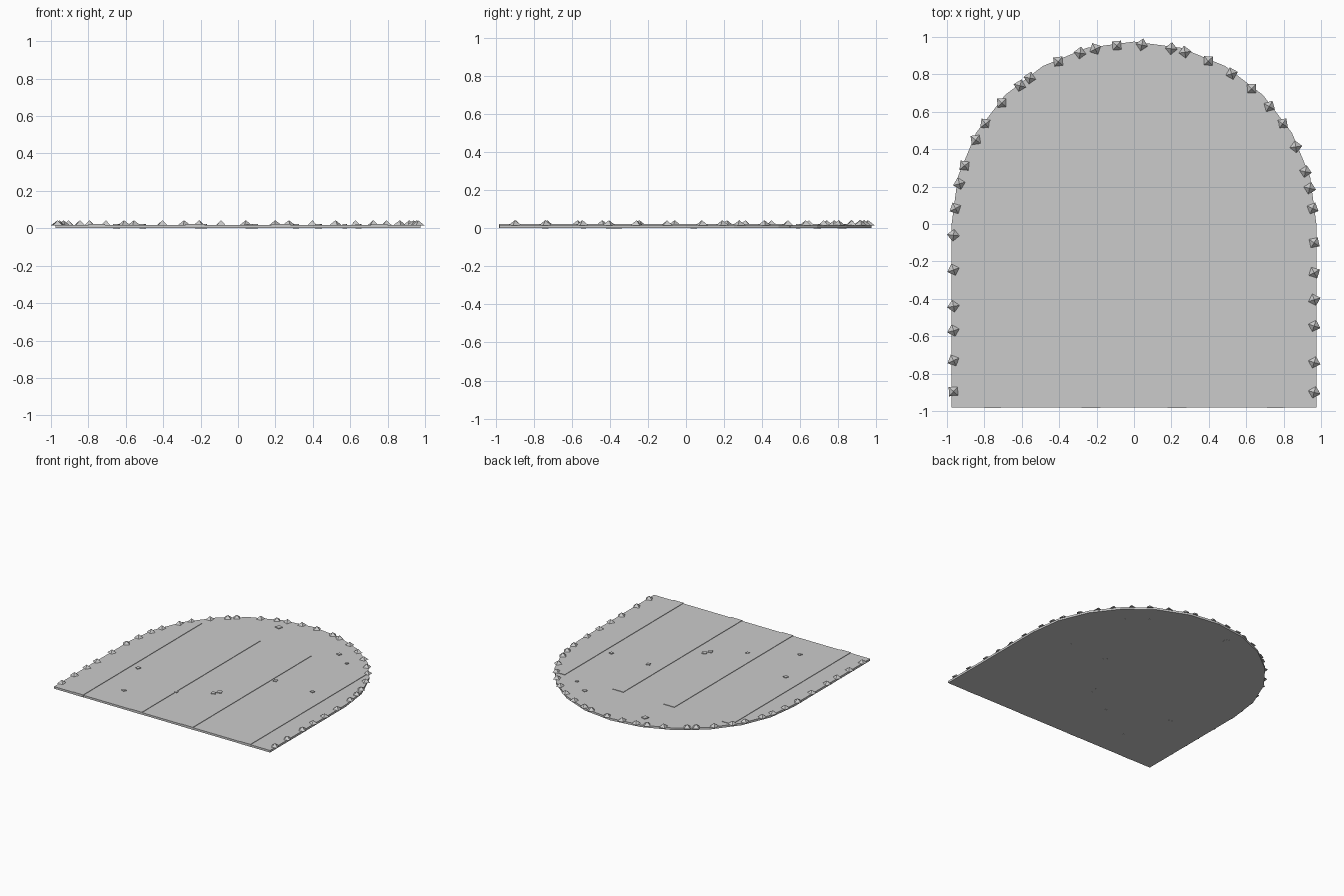
import bpy, bmesh, math, random
from mathutils import Matrix

if "Cube" in bpy.data.objects:
    bpy.data.objects.remove(bpy.data.objects["Cube"])

random.seed(4)
R = 0.975           # half width and arch radius
FRONT = -0.98
TOP = 0.018         # top face of the board


def finish(bm, name):
    bmesh.ops.recalc_face_normals(bm, faces=bm.faces[:])
    mesh = bpy.data.meshes.new(name)
    bm.to_mesh(mesh)
    bm.free()
    ob = bpy.data.objects.new(name, mesh)
    bpy.context.collection.objects.link(ob)
    return ob


def add_box(bm, x0, x1, y0, y1, z0, z1, turn=0.0):
    m = (Matrix.Translation(((x0 + x1) / 2, (y0 + y1) / 2, (z0 + z1) / 2))
         @ Matrix.Rotation(turn, 4, 'Z')
         @ Matrix.Diagonal((x1 - x0, y1 - y0, z1 - z0, 1)))
    bmesh.ops.create_cube(bm, size=1, matrix=m)


# Arched board: straight sides, half circle of 12 segments at the back
outline = [(-R, FRONT), (R, FRONT)]
outline += [(R * math.cos(math.radians(a)), R * math.sin(math.radians(a)))
            for a in range(0, 181, 15)]
bm = bmesh.new()
face = bm.faces.new([bm.verts.new((x, y, 0.001)) for x, y in outline])
ext = bmesh.ops.extrude_face_region(bm, geom=[face])
for v in ext["geom"]:
    if isinstance(v, bmesh.types.BMVert):
        v.co.z = TOP
finish(bm, "arched_board")

# Four thin raised battens
bm = bmesh.new()
for x0, x1 in ((-0.80, -0.71), (-0.28, -0.18), (0.18, 0.28), (0.71, 0.80)):
    add_box(bm, x0, x1, FRONT - 0.003, 0.55, 0.002, TOP + 0.004)
finish(bm, "battens")

# Small nail heads scattered over the board
nails = [(-0.205, 0.82, 0.04), (0.43, 0.69, 0.03), (0.57, 0.59, 0.022),
         (-0.65, -0.36, 0.03), (-0.51, -0.74, 0.026), (-0.18, -0.54, 0.024),
         (0.06, -0.40, 0.03), (0.085, -0.36, 0.036), (0.31, 0.04, 0.028),
         (0.645, 0.04, 0.026)]
bm = bmesh.new()
for x, y, s in nails:
    h = s / 2
    add_box(bm, x - h, x + h, y - h, y + h, 0.0, TOP + 0.006,
            random.uniform(-0.5, 0.5))
finish(bm, "nail_heads")

# Pyramid studs along the sides and round the arch
spots = [(-0.965, y) for y in (-0.895, -0.73, -0.57, -0.44, -0.245, -0.06)]
spots += [(0.963, y) for y in (-0.9, -0.74, -0.545, -0.405, -0.26, -0.1)]
for a in (5, 11.5, 17, 25.5, 34, 41, 49, 57, 65.5, 73.5, 78, 87.5,
          95.5, 102.5, 107.5, 115, 125.5, 129.5, 137.5, 146, 152, 161, 167, 175):
    t = math.radians(a)
    spots.append((0.958 * math.cos(t), 0.958 * math.sin(t)))
bm = bmesh.new()
for x, y in spots:
    m = (Matrix.Translation((x, y, (TOP - 0.002 + 0.043) / 2))
         @ Matrix.Rotation(random.uniform(0, math.pi / 2), 4, 'Z'))
    bmesh.ops.create_cone(bm, cap_ends=True, segments=4, radius1=0.035,
                          radius2=0.0, depth=0.043 - TOP + 0.002, matrix=m)
bmesh.ops.remove_doubles(bm, verts=bm.verts[:], dist=1e-5)
finish(bm, "edge_studs")
